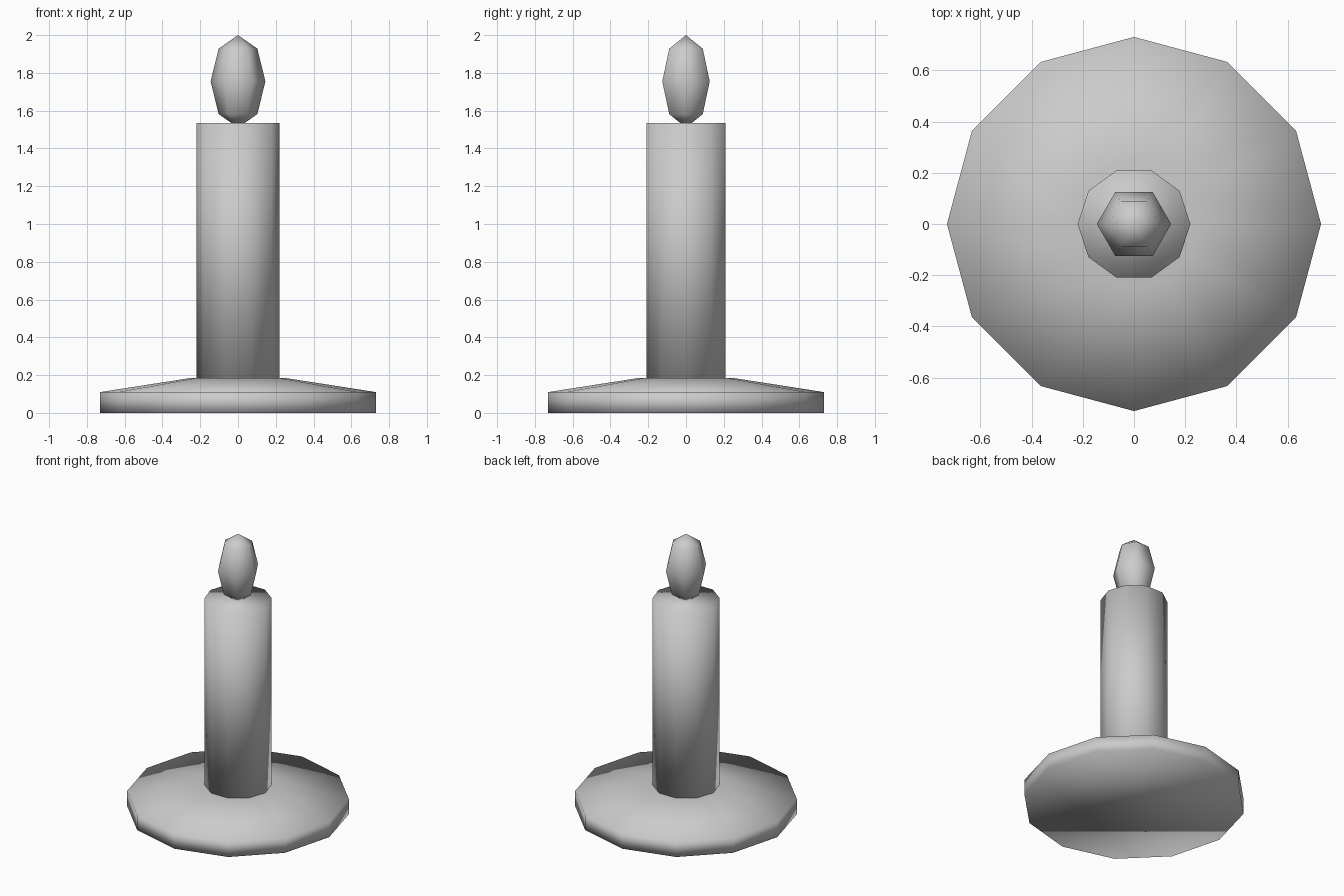
import bpy, bmesh, math

if "Cube" in bpy.data.objects:
    bpy.data.objects.remove(bpy.data.objects["Cube"])

grey = bpy.data.materials.new("light grey")
grey.diffuse_color = (0.6, 0.6, 0.6, 1)
grey.use_nodes = True
grey.node_tree.nodes["Principled BSDF"].inputs["Base Color"].default_value = grey.diffuse_color


def turned(name, sides, profile):
    """Turn a (radius, z) profile around z; radius 0 is a tip, open ends are capped."""
    bm = bmesh.new()
    rings = []
    for r, z in profile:
        n = sides if r else 1
        rings.append([bm.verts.new((r * math.cos(math.tau * i / sides),
                                    r * math.sin(math.tau * i / sides), z))
                      for i in range(n)])
    for a, b in zip(rings, rings[1:]):
        for i in range(sides):
            j = (i + 1) % sides
            quad = [a[i % len(a)], a[j % len(a)], b[j % len(b)], b[i % len(b)]]
            bm.faces.new(list(dict.fromkeys(quad)))
    for ring in (rings[0], rings[-1]):
        if len(ring) > 1:
            bm.faces.new(ring)
    bmesh.ops.recalc_face_normals(bm, faces=bm.faces)
    for f in bm.faces:
        f.smooth = True
    mesh = bpy.data.meshes.new(name)
    bm.to_mesh(mesh)
    bm.free()
    mesh.materials.append(grey)
    obj = bpy.data.objects.new(name, mesh)
    bpy.context.collection.objects.link(obj)
    return obj


# Dish with a straight rim and a shallow sloping top
turned("base_dish", 12, [(0.73, 0), (0.73, 0.11), (0.25, 0.185)])

# Candle stick
turned("candle", 10, [(0.22, 0.185), (0.22, 1.535)])

# Flame: a stretched six-sided sphere, its tip sunk into the candle
flame = [(0.145 * math.sin(math.pi * k / 4), 1.755 - 0.245 * math.cos(math.pi * k / 4))
         for k in range(1, 4)]
turned("flame", 6, [(0, 1.51)] + flame + [(0, 2.0)])
